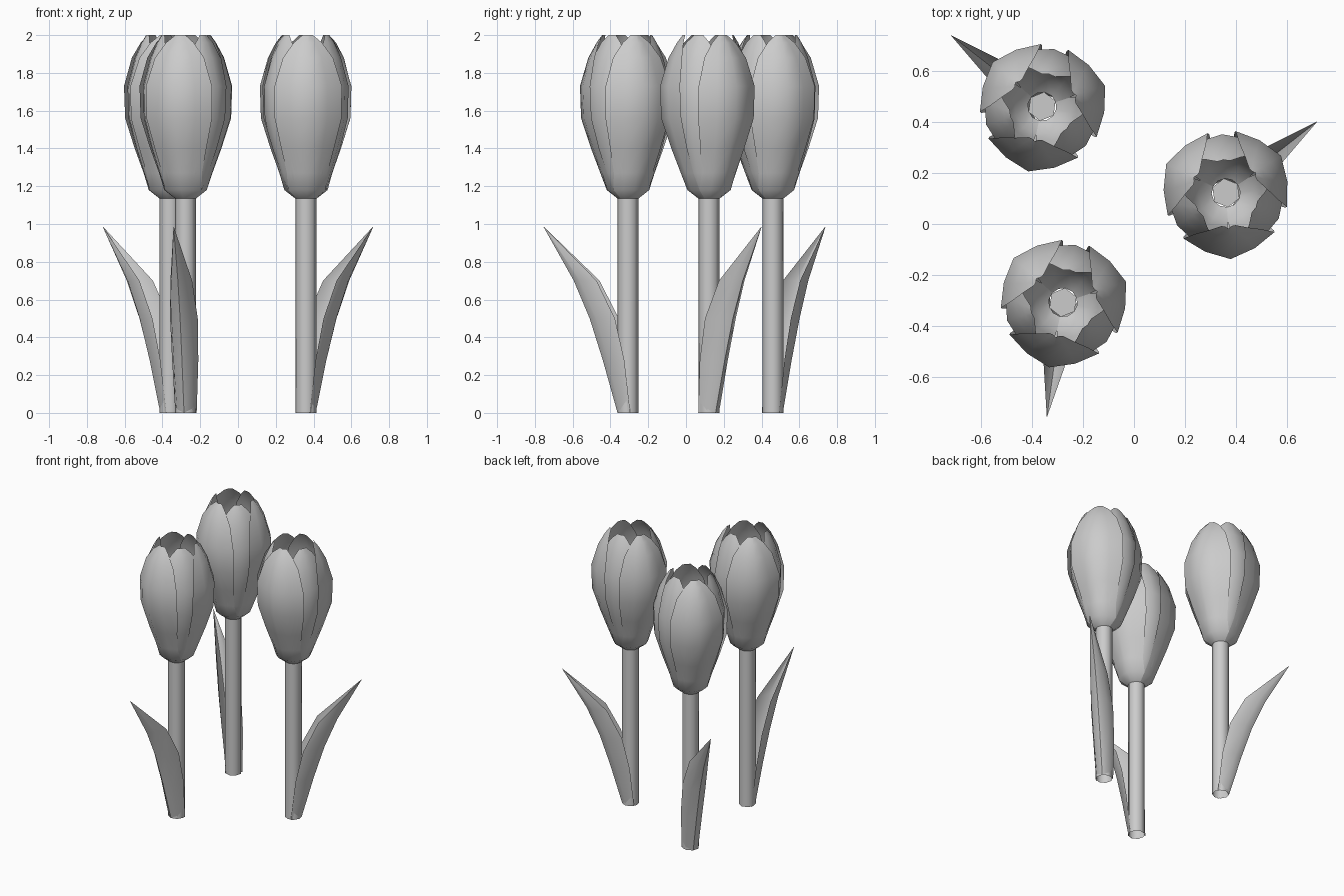
import bpy, math
from mathutils import Matrix, Vector

if "Cube" in bpy.data.objects:
    bpy.data.objects.remove(bpy.data.objects["Cube"])

grey = bpy.data.materials.new("soft_grey")
grey.diffuse_color = (0.6, 0.6, 0.6, 1)
grey.use_nodes = True
grey.node_tree.nodes["Principled BSDF"].inputs["Base Color"].default_value = grey.diffuse_color


def make(name, verts, faces, place):
    mesh = bpy.data.meshes.new(name)
    mesh.from_pydata([place @ Vector(v) for v in verts], [], faces)
    mesh.materials.append(grey)
    mesh.validate()
    obj = bpy.data.objects.new(name, mesh)
    bpy.context.collection.objects.link(obj)
    bpy.ops.object.select_all(action='DESELECT')
    obj.select_set(True)
    bpy.context.view_layer.objects.active = obj
    bpy.ops.object.shade_smooth_by_angle(angle=math.radians(50))
    return obj


def grid_faces(rows, cols):
    return [(i * cols + j, i * cols + j + 1, (i + 1) * cols + j + 1, (i + 1) * cols + j)
            for i in range(rows - 1) for j in range(cols - 1)]


# Petal rows: height, radius at the midrib, half angle in degrees
OUTER = [(1.135, .057, 60), (1.18, .115, 60), (1.27, .150, 50), (1.40, .200, 48),
         (1.56, .254, 48), (1.73, .260, 47), (1.88, .215, 41), (1.96, .170, 28), (2.0, .140, 12)]
INNER = [(1.135, .056, 60), (1.18, .110, 60), (1.27, .143, 58), (1.40, .185, 52),
         (1.56, .226, 48), (1.73, .230, 46), (1.88, .190, 40), (1.96, .155, 27), (2.0, .130, 12)]
STEPS = [-1, -.5, 0, .5, 1]


def petal(name, rows, direction, crease, place):
    verts = []
    for z, r, half in rows:
        for t in STEPS:
            a = direction + math.radians(half) * t
            # a soft ridge along the midrib, only on the upper part
            k = 1 - crease * min(abs(t) * 2, 1) if z > 1.2 else 1
            verts.append((r * k * math.cos(a), r * k * math.sin(a), z))
    make(name, verts, grid_faces(len(rows), len(STEPS)), place)


# Leaf rows: height, keel distance, edge distance, half width
LEAF = [(0, .056, -.02, .057), (.28, .135, .01, .070), (.50, .205, .06, .074),
        (.70, .29, .16, .058), (.985, .452, .45, .001)]


def leaf(place):
    verts = []
    for z, keel, edge, half in LEAF:
        for t in STEPS:
            a = t * math.pi / 2
            verts.append((edge + (keel - edge) * math.cos(a), half * math.sin(a), z))
    make("leaf", verts, grid_faces(len(LEAF), len(STEPS)), place)


# Open stem tube
def stem(place, sides=8, r=.056):
    verts = [(r * math.cos(2 * math.pi * j / sides), r * math.sin(2 * math.pi * j / sides), z)
             for z in (0, 1.14) for j in range(sides)]
    faces = [(j, (j + 1) % sides, sides + (j + 1) % sides, sides + j) for j in range(sides)]
    make("stem", verts, faces, place)


# Floor of the flower cup
def cup_floor(place, sides=6, r=.057):
    verts = [(r * math.cos(2 * math.pi * j / sides), r * math.sin(2 * math.pi * j / sides), 1.137)
             for j in range(sides)]
    make("cup_floor", verts, [tuple(range(sides))], place)


# Three flowers: x, y, direction of the leaf
for x, y, turn in [(-.36, .46, 142), (.36, .122, 38), (-.278, -.307, 262)]:
    place = Matrix.Translation((x, y, 0)) @ Matrix.Rotation(math.radians(turn), 4, 'Z')
    stem(place)
    leaf(place)
    cup_floor(place)
    for k in range(3):
        base = math.radians(120 * k - 4)
        petal("outer_petal", OUTER, base, .06, place)
        petal("inner_petal", INNER, base + math.pi / 3, .02, place)
